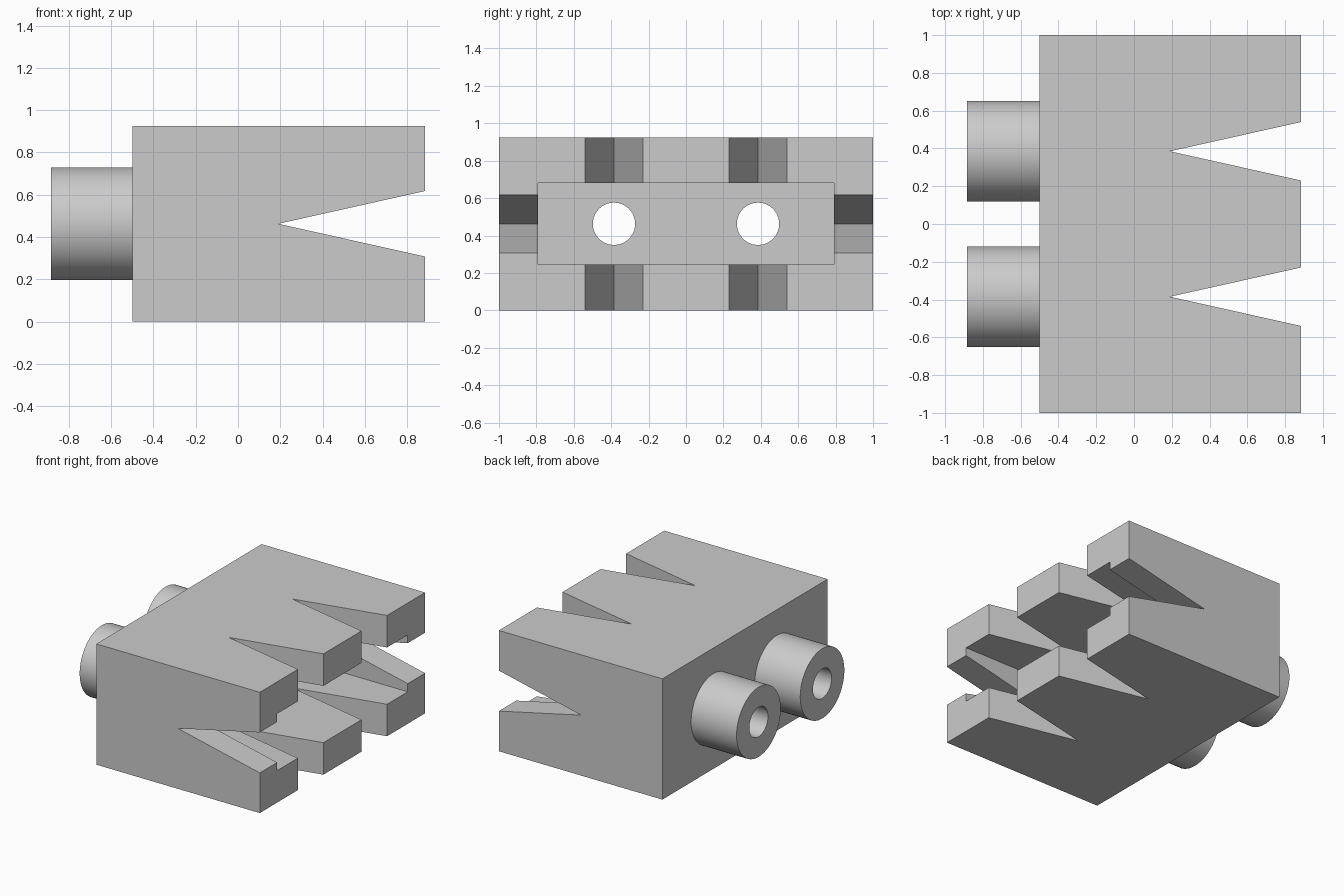
import bpy, bmesh, math
from mathutils import Matrix, Vector

cube = bpy.data.objects.get("Cube")
if cube:
    bpy.data.objects.remove(cube, do_unlink=True)

BACK, SHOULDER, FRONT = -0.885, -0.5, 0.885   # stations along x
HEIGHT, MID = 0.925, 0.4625
TIP, HALF_MOUTH = 0.19, 0.155                 # wedge slots
RECESS_FLOOR = 0.0
PORT_Y = 0.385

grey = bpy.data.materials.new("plain grey")
grey.use_nodes = True
grey.diffuse_color = (0.6, 0.6, 0.6, 1)
grey.node_tree.nodes["Principled BSDF"].inputs["Base Color"].default_value = (0.6, 0.6, 0.6, 1)


def make_object(name, bm):
    bmesh.ops.recalc_face_normals(bm, faces=bm.faces)
    mesh = bpy.data.meshes.new(name)
    bm.to_mesh(mesh)
    bm.free()
    mesh.materials.append(grey)
    ob = bpy.data.objects.new(name, mesh)
    bpy.context.collection.objects.link(ob)
    return ob


def box(name, low, high):
    low, high = Vector(low), Vector(high)
    bm = bmesh.new()
    bmesh.ops.create_cube(bm, size=1)
    bmesh.ops.scale(bm, vec=high - low, verts=bm.verts)
    bmesh.ops.translate(bm, vec=(low + high) / 2, verts=bm.verts)
    return make_object(name, bm)


def rod(name, radius, x0, x1, y):
    bm = bmesh.new()
    bmesh.ops.create_cone(bm, cap_ends=True, segments=64, radius1=radius, radius2=radius, depth=x1 - x0)
    bmesh.ops.rotate(bm, matrix=Matrix.Rotation(math.pi / 2, 3, 'Y'), verts=bm.verts)
    bmesh.ops.translate(bm, vec=((x0 + x1) / 2, y, MID), verts=bm.verts)
    return make_object(name, bm)


def wedge(name, point):
    """Triangular prism; point(x, across, along) places each corner."""
    over = 1.2  # run past the front face
    half = HALF_MOUTH * (over - TIP) / (FRONT - TIP)
    bm = bmesh.new()
    face = bm.faces.new([bm.verts.new(point(x, a, -1.5)) for x, a in ((TIP, 0), (over, -half), (over, half))])
    ext = bmesh.ops.extrude_face_region(bm, geom=[face])
    verts = [v for v in ext["geom"] if isinstance(v, bmesh.types.BMVert)]
    bmesh.ops.translate(bm, vec=Vector(point(0, 0, 1.5)) - Vector(point(0, 0, -1.5)), verts=verts)
    return make_object(name, bm)


def cut(target, cutter):
    mod = target.modifiers.new("cut", 'BOOLEAN')
    mod.operation, mod.solver, mod.object = 'DIFFERENCE', 'EXACT', cutter
    bpy.ops.object.select_all(action='DESELECT')
    bpy.context.view_layer.objects.active = target
    target.select_set(True)
    bpy.ops.object.modifier_apply(modifier=mod.name)
    bpy.data.objects.remove(cutter, do_unlink=True)


# Block with a rectangular recess in its open end
body = box("connector_body", (SHOULDER, -1, 0), (FRONT, 1, HEIGHT))
cut(body, box("recess_cutter", (RECESS_FLOOR, -0.79, 0.245), (1.2, 0.79, 0.68)))

# Wedge slots: one across the sides, two through top and bottom
cut(body, wedge("side_slot_cutter", lambda x, a, t: (x, t, MID + a)))
for y in (-PORT_Y, PORT_Y):
    cut(body, wedge("top_slot_cutter", lambda x, a, t: (x, y + a, MID + t)))

# Round ports with bores running through into the recess
for side, y in (("right", -PORT_Y), ("left", PORT_Y)):
    port = rod("front_port" if y < 0 else "rear_port", 0.267, BACK, SHOULDER, y)
    for part in (port, body):
        cut(part, rod("bore_cutter", 0.113, -1.2, 0.1, y))
    bpy.ops.object.select_all(action='DESELECT')
    for part in (port, body):
        part.select_set(True)
        bpy.context.view_layer.objects.active = part
    bpy.ops.object.shade_smooth_by_angle(angle=math.radians(30))
